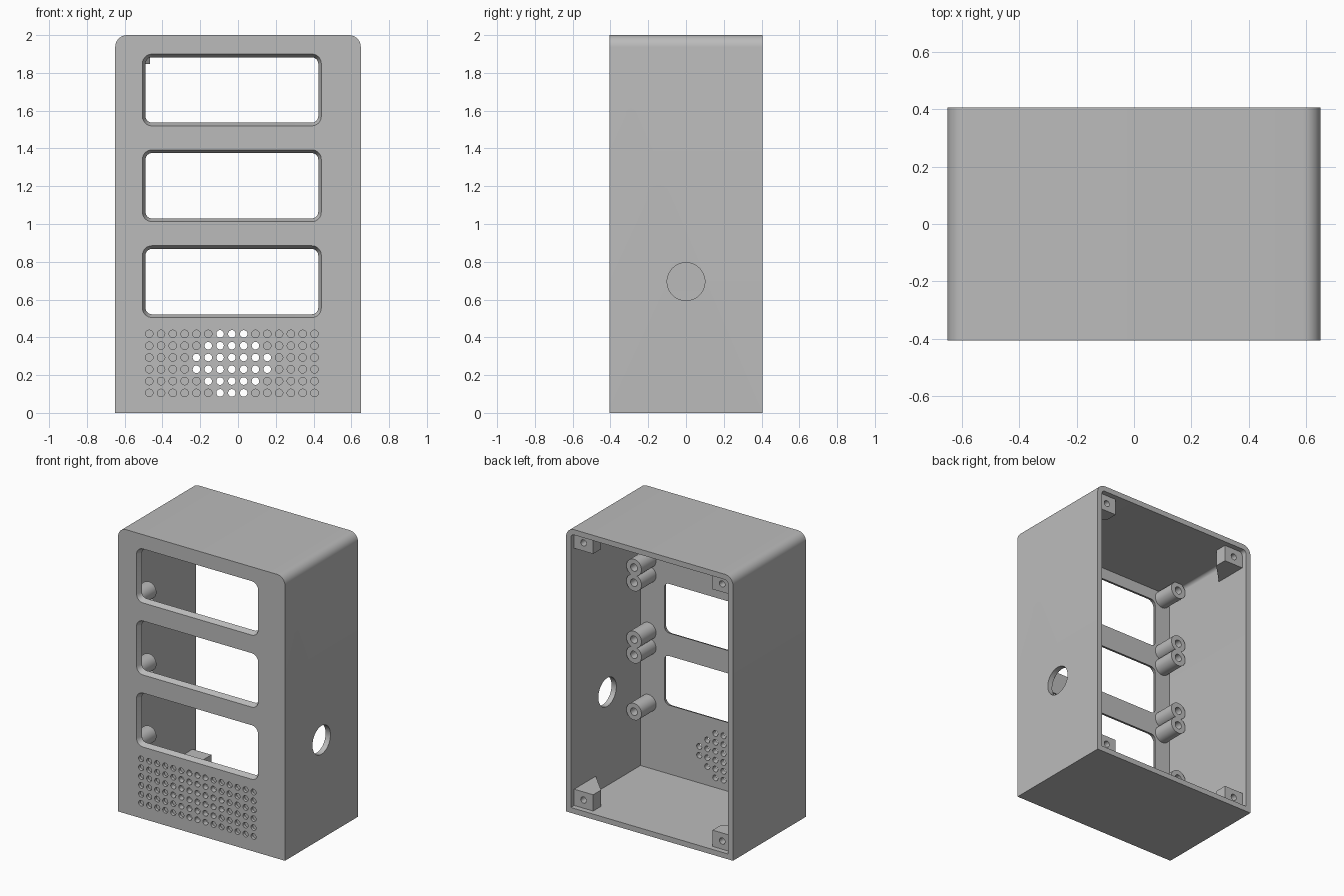
import bpy
import bmesh
from math import sin, cos, pi, radians, hypot
from mathutils import Vector

if "Cube" in bpy.data.objects:
    bpy.data.objects.remove(bpy.data.objects["Cube"], do_unlink=True)

# Main dimensions
HW, HD, H = 0.65, 0.406, 2.0      # half width, half depth, height
WALL = 0.0375
FRONT, INNER = -HD, -HD + WALL    # outer and inner face of the front panel
CX = -0.0325                      # centre line of windows and grille
WINDOWS = (0.695, 1.2025, 1.7095)

grey = bpy.data.materials.new("plain grey")
grey.use_nodes = True
grey.diffuse_color = (0.5, 0.5, 0.5, 1)
grey.node_tree.nodes["Principled BSDF"].inputs["Base Color"].default_value = (0.5, 0.5, 0.5, 1)


def loft(bm, rings):
    """Closed solid through rings of equal point count."""
    loops = [[bm.verts.new(p) for p in ring] for ring in rings]
    n = len(loops[0])
    faces = [bm.faces.new(loops[0]), bm.faces.new(loops[-1])]
    for a, b in zip(loops, loops[1:]):
        for i in range(n):
            j = (i + 1) % n
            faces.append(bm.faces.new((a[i], a[j], b[j], b[i])))
    bmesh.ops.recalc_face_normals(bm, faces=faces)


def rounded(y, cx, cz, hw, hh, r_top, r_low, steps=8):
    """Rounded rectangle in the plane at depth y."""
    pts = []
    for k, (sx, sz) in enumerate(((1, 1), (-1, 1), (-1, -1), (1, -1))):
        r = r_top if sz > 0 else r_low
        for s in range(steps + 1 if r else 1):
            a = (k + s / steps) * pi / 2
            pts.append(Vector((cx + sx * (hw - r) + r * cos(a), y,
                               cz + sz * (hh - r) + r * sin(a))))
    return pts


def circle(y, cx, cz, r, n=32):
    return [Vector((cx + r * cos(2 * pi * i / n), y, cz + r * sin(2 * pi * i / n)))
            for i in range(n)]


def make(name, bm):
    mesh = bpy.data.meshes.new(name)
    bm.to_mesh(mesh)
    bm.free()
    mesh.materials.append(grey)
    obj = bpy.data.objects.new(name, mesh)
    bpy.context.collection.objects.link(obj)
    return obj


def cut(obj, cutter_bm):
    """Subtract the solids of a bmesh and drop the cutter."""
    cutter = make("cutter", cutter_bm)
    cutter.hide_render = True
    mod = obj.modifiers.new("cut", "BOOLEAN")
    mod.operation, mod.solver, mod.object = "DIFFERENCE", "EXACT", cutter
    bpy.context.view_layer.update()
    graph = bpy.context.evaluated_depsgraph_get()
    mesh = bpy.data.meshes.new_from_object(obj.evaluated_get(graph))
    obj.modifiers.clear()
    obj.data = mesh
    bpy.data.objects.remove(cutter, do_unlink=True)


def smooth(obj):
    bpy.ops.object.select_all(action="DESELECT")
    obj.select_set(True)
    bpy.context.view_layer.objects.active = obj
    bpy.ops.object.shade_smooth_by_angle(angle=radians(30))


# Housing: round-topped box, hollow and open at the back
bm = bmesh.new()
loft(bm, [rounded(y, 0, H / 2, HW, H / 2, 0.0625, 0) for y in (FRONT, HD)])
housing = make("housing", bm)
bm = bmesh.new()
loft(bm, [rounded(y, 0, H / 2, HW - WALL, H / 2 - WALL, 0.025, 0) for y in (INNER, HD + 0.1)])
cut(housing, bm)

# Tapered windows in the front panel
bm = bmesh.new()
for z in WINDOWS:
    outer = rounded(FRONT, CX, z, 0.4735, 0.19, 0.05, 0.05)
    inner = rounded(INNER, CX, z, 0.4575, 0.173, 0.035, 0.035)
    loft(bm, [[a.lerp(b, t) for a, b in zip(outer, inner)] for t in (-0.2, 1.2)])

# Grille: holes go right through inside a central disc, the rest are blind
PITCH = 0.0625
for col in range(-7, 8):
    for row in range(6):
        dx, dz = col * PITCH, (row - 2.5) * PITCH
        end = INNER + 0.02 if hypot(dx, dz) < 0.195 else FRONT + 0.02
        loft(bm, [circle(y, CX + dx, 0.262 + dz, 0.02, 20) for y in (FRONT - 0.02, end)])

# Cable hole in the side wall
loft(bm, [[Vector((x, p.x, p.z)) for p in circle(0, 0, 0.695, 0.1, 48)]
          for x in (HW - 0.1, HW + 0.1)])
cut(housing, bm)
smooth(housing)

# Hollow screw posts behind the front panel, beside each window
bm = bmesh.new()
for x in (-0.55, 0.55):
    for zc in WINDOWS:
        for z in (zc - 0.2, zc + 0.2):
            loft(bm, [circle(y, x, z, r) for y, r in
                      ((INNER - 0.005, 0.059), (-0.206, 0.059), (-0.206, 0.026), (-0.34, 0.026))])
smooth(make("screw_posts", bm))

# Corner blocks for the back cover, tapering into the side walls
bm, holes = bmesh.new(), bmesh.new()
BACK = HD - WALL
WX = HW - WALL + 0.01
for sx in (-1, 1):
    for top in (False, True):
        z_of = (lambda z: H - z) if top else (lambda z: z)
        plan = ((0.465, BACK), (WX, BACK), (WX, 0.12), (0.465, 0.28))
        loft(bm, [[Vector((sx * x, y, z_of(z))) for x, y in plan] for z in (WALL - 0.01, 0.152)])
        loft(holes, [circle(y, sx * 0.54, z_of(0.095), 0.022, 24) for y in (BACK - 0.1, BACK + 0.05)])
blocks = make("corner_blocks", bm)
cut(blocks, holes)
smooth(blocks)
